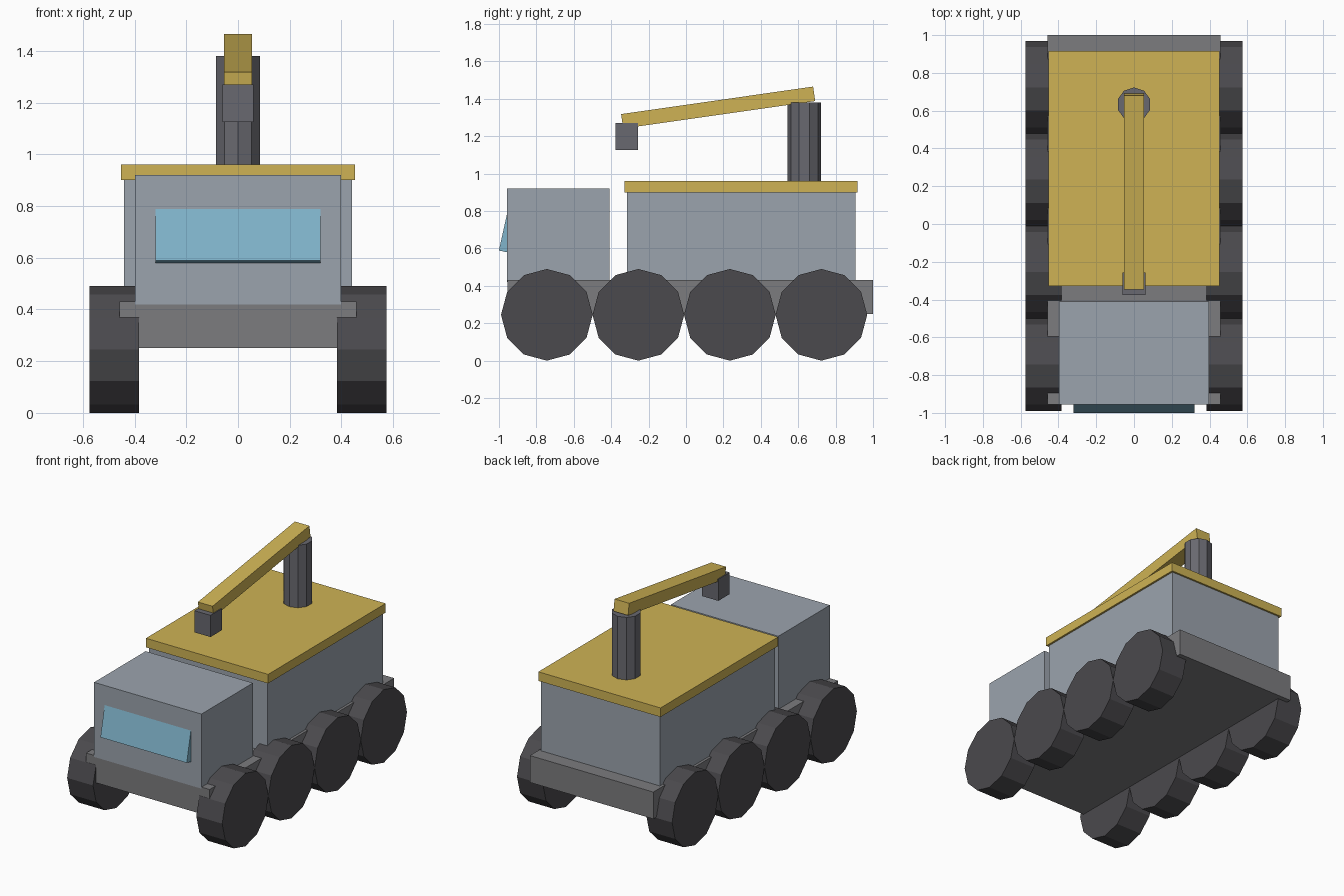
import bpy
from math import radians

if "Cube" in bpy.data.objects:
    bpy.data.objects.remove(bpy.data.objects["Cube"])


def material(name, rgb):
    m = bpy.data.materials.new(name)
    m.diffuse_color = (*rgb, 1)
    m.use_nodes = True
    m.node_tree.nodes["Principled BSDF"].inputs["Base Color"].default_value = m.diffuse_color
    return m


PANEL = material("panel_grey", (0.33, 0.37, 0.42))
FRAME = material("frame_grey", (0.20, 0.20, 0.21))
STEEL = material("dark_steel", (0.14, 0.14, 0.16))
RUBBER = material("rubber", (0.07, 0.068, 0.075))
YELLOW = material("yellow", (0.62, 0.45, 0.09))
GLASS = material("glass", (0.22, 0.46, 0.60))


def box(name, center, size, mat, tilt=0):
    bpy.ops.mesh.primitive_cube_add(size=1, location=center, rotation=(radians(tilt), 0, 0))
    ob = bpy.context.object
    ob.name = name
    ob.scale = size
    ob.data.materials.append(mat)
    return ob


def span_box(name, half_x, y, z, mat):
    return box(name, (0, sum(y) / 2, sum(z) / 2), (2 * half_x, y[1] - y[0], z[1] - z[0]), mat)


def cylinder(name, sides, radius, depth, center, mat, rotation=(0, 0, 0)):
    bpy.ops.mesh.primitive_cylinder_add(vertices=sides, radius=radius, depth=depth,
                                        location=center, rotation=rotation)
    ob = bpy.context.object
    ob.name = name
    ob.data.materials.append(mat)
    return ob


# chassis, cab and cargo body
span_box("chassis", 0.458, (-0.955, 1.0), (0.25, 0.43), FRAME)
span_box("cab", 0.398, (-0.956, -0.41), (0.42, 0.92), PANEL)
span_box("cargo_body", 0.44, (-0.316, 0.905), (0.42, 0.905), PANEL)
span_box("roof", 0.453, (-0.328, 0.917), (0.90, 0.961), YELLOW)

# sloping windscreen set into the cab front
box("windscreen", (0, -0.952, 0.691), (0.64, 0.05, 0.22), GLASS, -12.5)

# four wheels on each side
for side, label in ((-1, "left"), (1, "right")):
    for i in range(4):
        cylinder(f"wheel_{label}_{i + 1}", 12, 0.245, 0.192,
                 (side * 0.479, -0.744 + i * 0.4893, 0.245), RUBBER, (0, radians(90), 0))

# crane: post, raised arm and hanging block
cylinder("crane_post", 10, 0.09, 0.42, (0, 0.633, 1.17), STEEL)
box("crane_arm", (0, 0.172, 1.353), (0.108, 1.037, 0.078), YELLOW, 8.15)
span_box("crane_block", 0.06, (-0.377, -0.257), (1.125, 1.27), STEEL)
